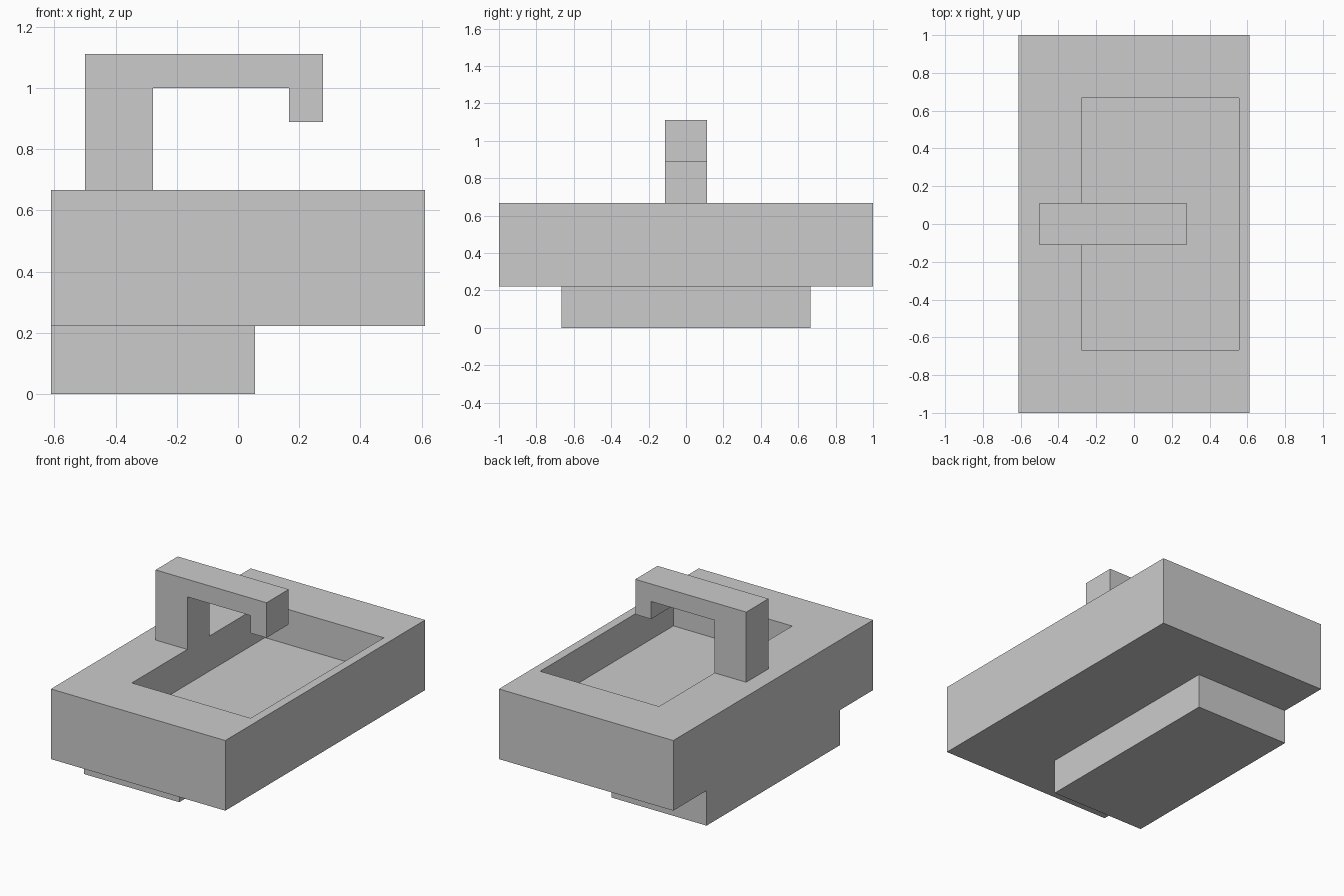
import bpy
import bmesh
from mathutils import Vector

U = 1 / 9  # design module: every size is a multiple of it

cube = bpy.data.objects.get("Cube")
if cube:
    bpy.data.objects.remove(cube, do_unlink=True)

grey = bpy.data.materials.new("plain grey")
grey.use_nodes = True
colour = (0.6, 0.6, 0.6, 1)
grey.diffuse_color = colour
grey.node_tree.nodes["Principled BSDF"].inputs["Base Color"].default_value = colour


def finish(name, bm):
    bmesh.ops.recalc_face_normals(bm, faces=bm.faces)
    mesh = bpy.data.meshes.new(name)
    bm.to_mesh(mesh)
    bm.free()
    mesh.materials.append(grey)
    obj = bpy.data.objects.new(name, mesh)
    bpy.context.collection.objects.link(obj)
    return obj


def prism(name, profile, half_depth):
    """Extrude an x-z profile symmetrically along y."""
    bm = bmesh.new()
    face = bm.faces.new([bm.verts.new((x * U, -half_depth * U, z * U)) for x, z in profile])
    side = bmesh.ops.extrude_face_region(bm, geom=[face])
    verts = [g for g in side["geom"] if isinstance(g, bmesh.types.BMVert)]
    bmesh.ops.translate(bm, verts=verts, vec=(0, 2 * half_depth * U, 0))
    return bm


# Pedestal, flush with the back of the basin
finish("pedestal", prism("pedestal", [(-5.5, 0), (0.5, 0), (0.5, 2), (-5.5, 2)], 6))

# Basin block: inset the top, place the rim, then sink the floor
bm = prism("basin", [(-5.5, 2), (5.5, 2), (5.5, 6), (-5.5, 6)], 9)
bmesh.ops.recalc_face_normals(bm, faces=bm.faces)
top = max(bm.faces, key=lambda f: f.calc_center_median().z)
bmesh.ops.inset_individual(bm, faces=[top], thickness=U)
for v in top.verts:
    v.co.x = (5 if v.co.x > 0 else -2.5) * U
    v.co.y = (6 if v.co.y > 0 else -6) * U
sunk = bmesh.ops.extrude_discrete_faces(bm, faces=[top])["faces"][0]
bmesh.ops.translate(bm, verts=sunk.verts, vec=Vector((0, 0, -2 * U)))
finish("basin", bm)

# Tap: post, arm and down-turned spout in one profile
tap = [(-4.5, 6), (-2.5, 6), (-2.5, 9), (1.5, 9), (1.5, 8), (2.5, 8), (2.5, 10), (-4.5, 10)]
finish("tap", prism("tap", tap, 1))
